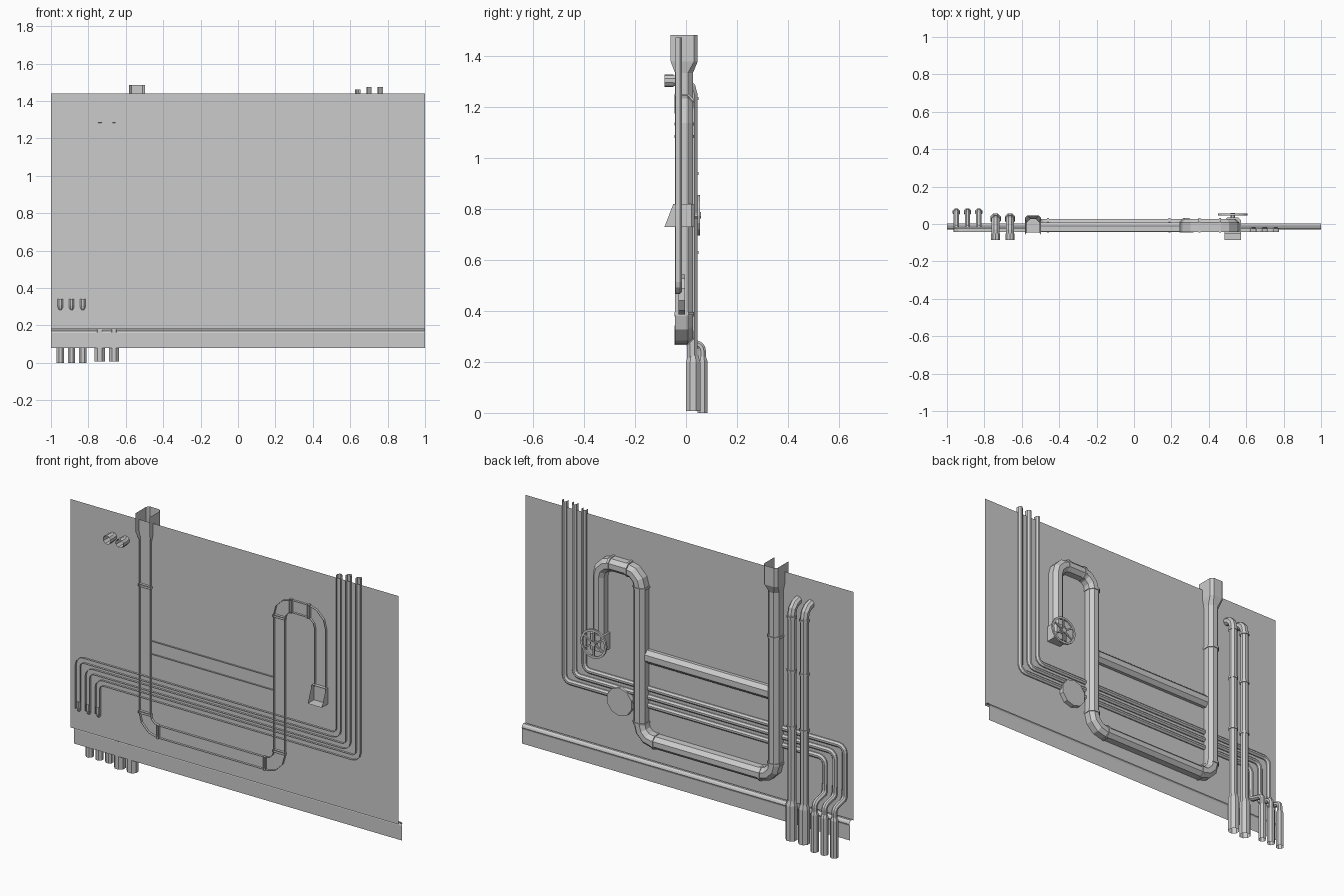
import bpy, math
from mathutils import Vector, Matrix

if "Cube" in bpy.data.objects:
    bpy.data.objects.remove(bpy.data.objects["Cube"])

WALL_Y = -0.03


def skin(name, rings, closed=True, caps=False):
    """Bridge a list of equal-length point rings into one mesh object."""
    n = len(rings[0])
    verts = [tuple(p) for r in rings for p in r]
    faces = []
    for i in range(len(rings) - 1):
        for j in range(n if closed else n - 1):
            k = (j + 1) % n
            faces.append((i*n + j, i*n + k, (i+1)*n + k, (i+1)*n + j))
    if caps:
        faces.append(tuple(reversed(range(n))))
        faces.append(tuple(range((len(rings)-1)*n, len(rings)*n)))
    me = bpy.data.meshes.new(name)
    me.from_pydata(verts, [], faces)
    ob = bpy.data.objects.new(name, me)
    bpy.context.collection.objects.link(ob)
    return ob


def fillet(pts, r, segs=3):
    """Round the corners of a polyline."""
    pts = [Vector(p) for p in pts]
    out = [pts[0]]
    for a, b, c in zip(pts, pts[1:], pts[2:]):
        d1, d2 = (a - b).normalized(), (c - b).normalized()
        turn = math.pi - d1.angle(d2)
        d, w = r * math.tan(turn / 2), math.cos(turn / 2)
        p, q = b + d1*d, b + d2*d
        for i in range(segs + 1):
            t = i / segs
            k0, k1, k2 = (1-t)**2, 2*t*(1-t)*w, t*t
            out.append((p*k0 + b*k1 + q*k2) / (k0 + k1 + k2))
    return out + [pts[-1]]


def sweep(name, path, profile, closed=True, caps=False):
    """Sweep an (across, outward) profile along a path with mitred joints."""
    path = [Vector(p) for p in path]
    dirs = [(b - a).normalized() for a, b in zip(path, path[1:])]
    v = Vector((0, 1, 0)) if abs(dirs[0].y) < 0.9 else Vector((0, 0, 1))
    v = (v - dirs[0] * v.dot(dirs[0])).normalized()
    rings = []
    for i, p in enumerate(path):
        d = dirs[max(i-1, 0)]
        nxt = dirs[min(i, len(dirs)-1)]
        u = d.cross(v)
        m = (d + nxt).normalized()
        ring = []
        for a, b in profile:
            o = u*a + v*b
            ring.append(p + o - d * (o.dot(m) / d.dot(m)))
        rings.append(ring)
        v = d.rotation_difference(nxt) @ v
    return skin(name, rings, closed, caps)


def circle(r, n=8):
    k = r / math.cos(math.pi / n)
    return [(k*math.cos((i+.5)*2*math.pi/n), k*math.sin((i+.5)*2*math.pi/n)) for i in range(n)]


def channel(w, back, front, ch):
    """Half pipe: open at the wall, chamfered outside."""
    return [(-w, back), (-w, front-ch), (-w+ch, front), (w-ch, front), (w, front-ch), (w, back)]


def band(name, x, z, vertical, profile, h=0.006):
    d = Vector((0, 0, h)) if vertical else Vector((h, 0, 0))
    c = Vector((x, 0, z))
    sweep(name, [c - d, c + d], profile, False, True)


# wall panel and skirting
skin("wall_panel", [[(x, WALL_Y, .18), (x, WALL_Y, 1.44)] for x in (-1, 1)], False)
skirt = [(-.03, .18), (-.022, .187), (-.01, .187), (.0, .18), (.004, .17), (.0, .16), (.0, .08)]
skin("skirting", [[(x, y, z) for y, z in skirt] for x in (-1, 1)], False)

# large duct loop
big = channel(.034, -.043, .027, .02)
loop = [(-.54, 0, 1.35), (-.54, 0, .305), (.28, 0, .305), (.28, 0, 1.215),
        (.53, 0, 1.215), (.53, 0, .81)]
sweep("main_duct", fillet(loop, .08), big, False)
ring = channel(.038, -.045, .031, .021)
for x, z, vert in [(-.54, 1.085, 1), (-.54, .385, 1), (-.46, .305, 0), (.19, .305, 0), (.28, .39, 1),
                   (.28, 1.135, 1), (.35, 1.215, 0), (.46, 1.215, 0)]:
    band("duct_band", x, z, vert, ring)

# flared duct mouth at the top
mouth = channel(.043, -.06, .046, .014)
skin("duct_mouth", [[(-.54 + a, b, z) for a, b in pr]
                    for pr, z in ((big, 1.335), (mouth, 1.38), (mouth, 1.485))], False)

# outlet hopper pushing through the wall
hop = [[(.528 + a, b, z) for a, b in channel(.043, back, .034, .012)]
       for back, z in ((-.05, .82), (-.085, .73))]
skin("outlet_hopper", hop, False, True)

# cross duct
sweep("cross_duct", [(-.51, 0, .757), (.25, 0, .757)], channel(.036, -.04, .008, .02), False)

# hand wheel
wc = Vector((.528, .05, .776))


def wheel_ring(r, y):
    return [wc + Vector((r*math.cos(i*math.pi/8), y, r*math.sin(i*math.pi/8))) for i in range(16)]


rim = [wheel_ring(r, y) for r, y in ((.08, -.005), (.08, .005), (.068, .005), (.068, -.005), (.08, -.005))]
skin("wheel_rim", rim)
for i in range(6):
    a = i * math.pi / 3 + math.pi / 6
    sweep("wheel_spoke", [wc, wc + Vector((math.cos(a), 0, math.sin(a))) * .072], circle(.004, 4))
sweep("wheel_stem", [(.528, .03, .776), (.528, .058, .776)], circle(.013), True, True)

# round cover plate
sweep("cover_plate", [(.41, WALL_Y, .465), (.41, -.004, .465)], circle(.074, 10), True, True)

# three thin pipes with their thick feet
thin = channel(.014, -.042, -.015, .009)
for i in range(3):
    xr, z, xl = .64 + .06*i, .575 - .047*i, -.95 + .06*i
    top = 1.46 if i == 0 else 1.475
    path = fillet([(xr, 0, top), (xr, 0, z), (xl, 0, z), (xl, 0, .3)], .035, 3)
    sweep("thin_pipe", path, thin, False)
    bend = fillet([(xl, -.026, .34), (xl, -.026, .287), (xl, .064, .265), (xl, .064, .2)], .026, 3)
    sweep("thin_pipe_bend", bend, circle(.014))
    foot = [[(xl + a, .064 + b, zz) for a, b in circle(r)]
            for r, zz in ((.013, .225), (.0195, .205), (.0195, 0))]
    skin("thin_pipe_foot", foot)

# two medium pipes passing through the wall
for x in (-.74, -.663):
    path = fillet([(x, .024, .19), (x, .024, 1.305), (x, -.085, 1.305)], .055, 3)
    sweep("medium_pipe", path, circle(.021))
    for z in (.63, .94, 1.235):
        sweep("medium_pipe_band", [(x, .024, z-.006), (x, .024, z+.006)], circle(.025), True, True)
    foot = [[(x + a, .028 + b, zz) for a, b in circle(r)]
            for r, zz in ((.021, .225), (.028, .2), (.028, .008))]
    skin("medium_pipe_foot", foot)
    sweep("wall_outlet_sleeve", [(x, -.085, 1.305), (x, -.05, 1.305)], circle(.024, 10))
